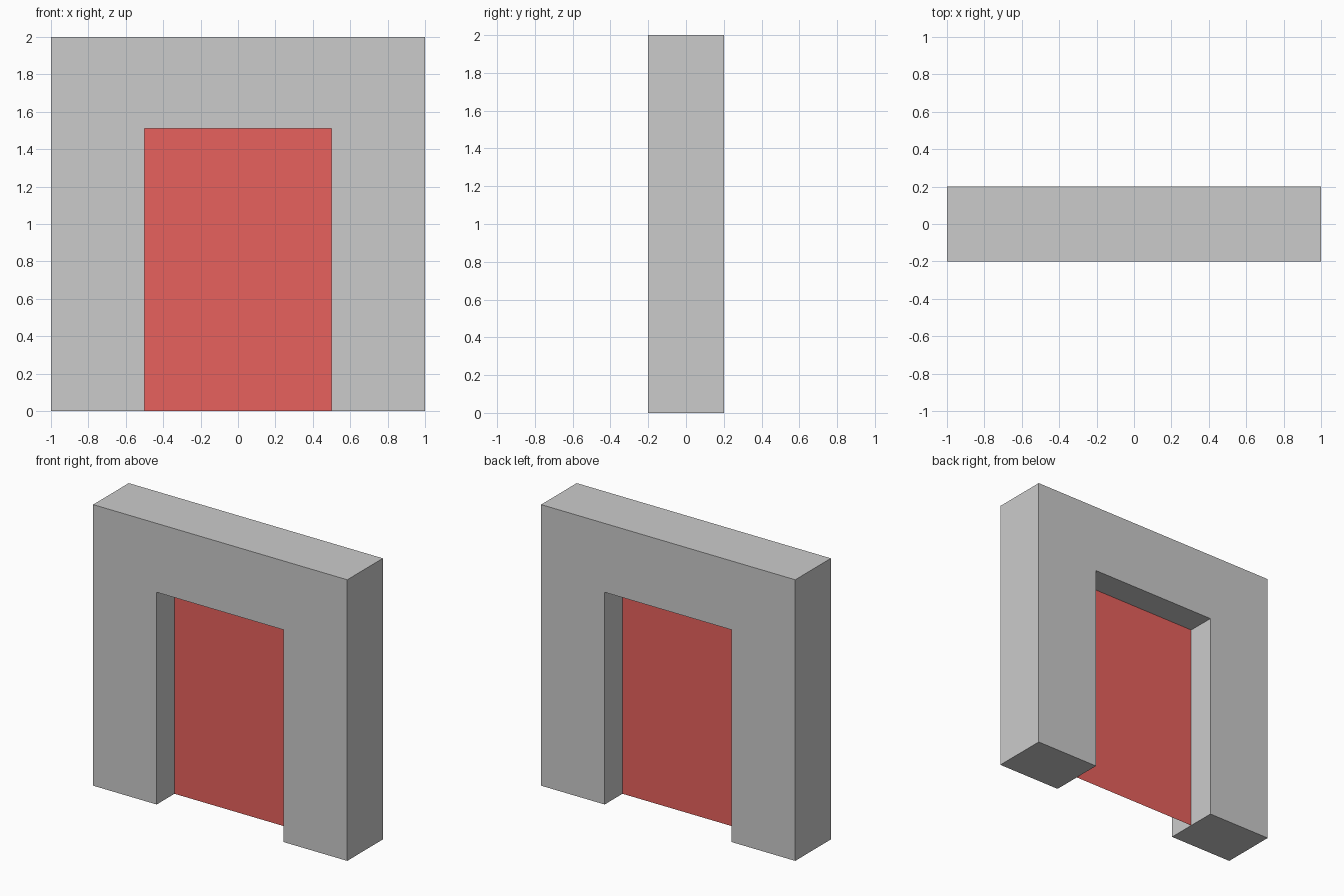
import bpy
import bmesh

if "Cube" in bpy.data.objects:
    bpy.data.objects.remove(bpy.data.objects["Cube"])

HALF_W, HEIGHT, DEPTH = 1.0, 2.0, 0.4
OPEN_W, OPEN_H = 0.5, 1.51


def make_object(name, outline, y, depth=0.0):
    """Flat x-z outline at y, optionally extruded towards the back."""
    bm = bmesh.new()
    face = bm.faces.new([bm.verts.new((x, y, z)) for x, z in outline])
    if depth:
        out = bmesh.ops.extrude_face_region(bm, geom=[face], use_keep_orig=True)
        moved = [v for v in out["geom"] if isinstance(v, bmesh.types.BMVert)]
        bmesh.ops.translate(bm, verts=moved, vec=(0, depth, 0))
        bmesh.ops.recalc_face_normals(bm, faces=bm.faces)
    mesh = bpy.data.meshes.new(name)
    bm.to_mesh(mesh)
    bm.free()
    obj = bpy.data.objects.new(name, mesh)
    bpy.context.collection.objects.link(obj)
    return obj


# Gateway frame: right half of the arch outline, mirrored to the left
right = [(OPEN_W, OPEN_H), (OPEN_W, 0), (HALF_W, 0), (HALF_W, HEIGHT)]
left = [(-x, z) for x, z in reversed(right)]
make_object("gateway_frame", right + left, -DEPTH / 2, DEPTH)

# Thin red panel filling the opening at mid depth
panel = make_object("gateway_panel", [(-OPEN_W, 0), (OPEN_W, 0),
                                      (OPEN_W, OPEN_H), (-OPEN_W, OPEN_H)], 0)
red = bpy.data.materials.new("panel_red")
red.diffuse_color = (0.8, 0.12, 0.11, 1)
red.use_nodes = True
red.node_tree.nodes["Principled BSDF"].inputs["Base Color"].default_value = red.diffuse_color
panel.data.materials.append(red)
